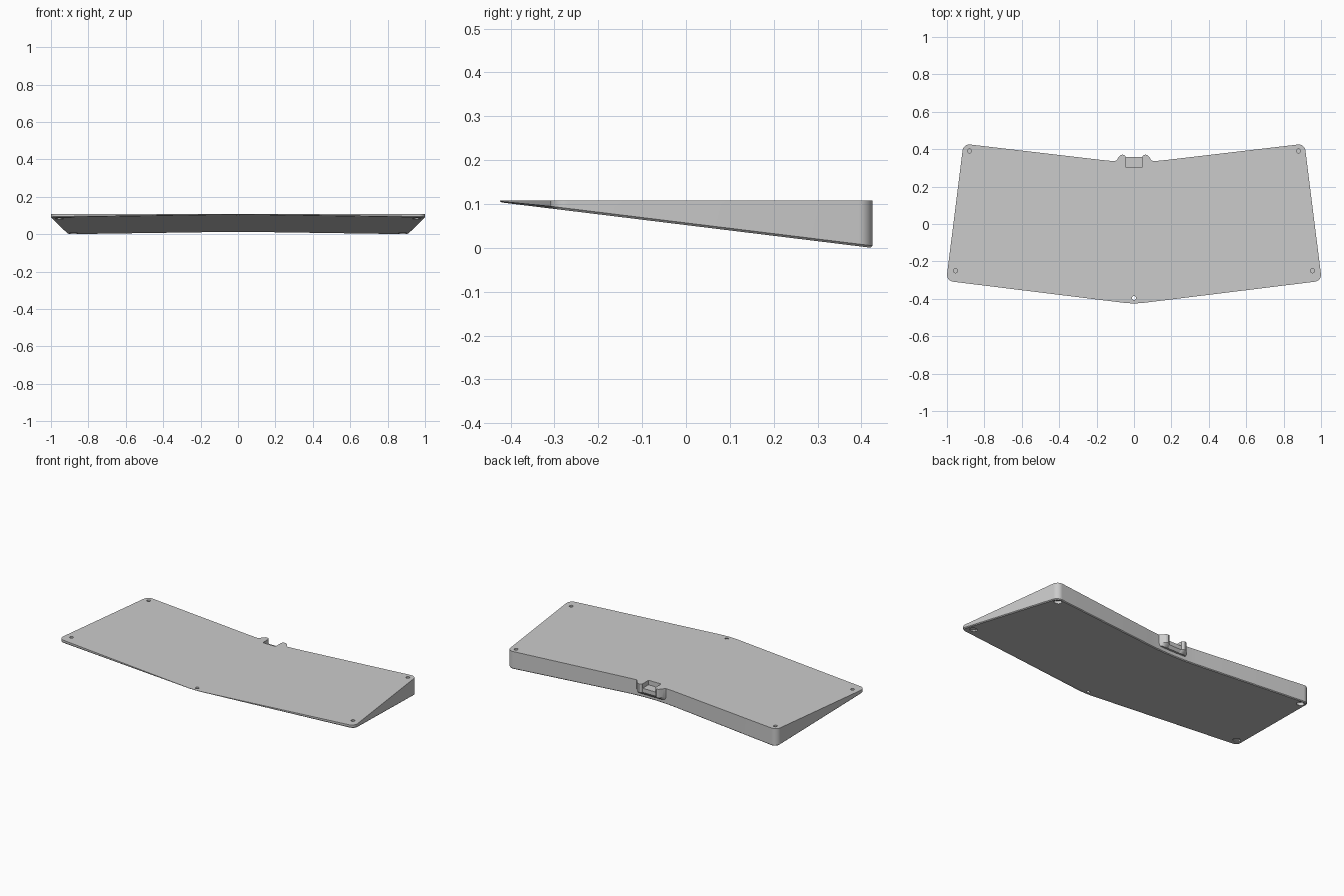
import bpy, bmesh, math
from mathutils import Vector

cube = bpy.data.objects.get("Cube")
if cube:
    bpy.data.objects.remove(cube, do_unlink=True)

TOP = 0.108
grey = bpy.data.materials.new("light_grey")
grey.use_nodes = True
grey.diffuse_color = (0.6, 0.6, 0.6, 1)
grey.node_tree.nodes["Principled BSDF"].inputs["Base Color"].default_value = (0.6, 0.6, 0.6, 1)


def underside(y):
    return (0.425 - y) * 0.1225


def rounded(corners, steps=10):
    """Outline with every (x, y, radius) corner replaced by an arc."""
    out = []
    n = len(corners)
    for i, (x, y, r) in enumerate(corners):
        p = Vector((x, y))
        a = (Vector(corners[i - 1][:2]) - p).normalized()
        b = (Vector(corners[(i + 1) % n][:2]) - p).normalized()
        half = a.angle(b) / 2
        centre = p + (a + b).normalized() * (r / math.sin(half))
        start = p + a * (r / math.tan(half)) - centre
        sweep = start.angle_signed(p + b * (r / math.tan(half)) - centre)
        for k in range(steps + 1):
            t = -sweep * k / steps
            c, s = math.cos(t), math.sin(t)
            out.append(centre + Vector((c * start.x - s * start.y, s * start.x + c * start.y)))
    return out


def loft(name, loops):
    """Closed solid through loops of equal length, bottom first."""
    bm = bmesh.new()
    rings = [[bm.verts.new(v) for v in loop] for loop in loops]
    n = len(rings[0])
    bm.faces.new(rings[0][::-1])
    bm.faces.new(rings[-1])
    for low, high in zip(rings, rings[1:]):
        for i in range(n):
            j = (i + 1) % n
            bm.faces.new((low[i], low[j], high[j], high[i]))
    bmesh.ops.recalc_face_normals(bm, faces=bm.faces)
    mesh = bpy.data.meshes.new(name)
    bm.to_mesh(mesh)
    bm.free()
    mesh.materials.append(grey)
    obj = bpy.data.objects.new(name, mesh)
    bpy.context.collection.objects.link(obj)
    return obj


def prism(name, outline, low, high):
    return loft(name, [[(x, y, z) for x, y in outline] for z in (low, high)])


def disc(x, y, r):
    return [(x + r * math.cos(k * math.tau / 24), y + r * math.sin(k * math.tau / 24)) for k in range(24)]


def combine(target, tool, operation):
    bpy.context.view_layer.objects.active = target
    mod = target.modifiers.new("cut", 'BOOLEAN')
    mod.operation, mod.object, mod.solver = operation, tool, 'EXACT'
    bpy.ops.object.modifier_apply(modifier=mod.name)
    bpy.data.objects.remove(tool, do_unlink=True)


# Wedge body with a thin chamfer round the sloping underside
def body_outline(inset):
    d = inset
    return rounded([(0, -0.428 + d, 0.5), (1.004 - d, -0.304 + d, 0.036 - d),
                    (0.912 - d, 0.429 - d, 0.036 - d), (0, 0.322 - d, 1.5),
                    (-0.912 + d, 0.429 - d, 0.036 - d), (-1.004 + d, -0.304 + d, 0.036 - d)])


outer = body_outline(0)
body = loft("wedge_case", [
    [(x, y, underside(y)) for x, y in body_outline(0.005)],
    [(x, y, underside(y) + min(0.005, (TOP - underside(y)) / 2)) for x, y in outer],
    [(x, y, TOP) for x, y in outer]])

# Rounded cable port hood on the rear wall, tapered beneath
side = [(0.043, 0.358), (0.05, 0.367), (0.06, 0.371), (0.072, 0.368),
        (0.082, 0.358), (0.09, 0.345), (0.1, 0.336), (0.115, 0.325)]
port = [(0.115, 0.29)] + side[::-1] + [(-x, y) for x, y in side] + [(-0.115, 0.29)]
hood = loft("port_hood", [
    [(x * 0.9, min(y, 0.345), 0.038) for x, y in port],
    [(x, y, 0.055) for x, y in port],
    [(x, y, TOP) for x, y in port]])
combine(body, hood, 'UNION')

# Port recess, open to the rear
recess = prism("port_recess", [(-0.043, 0.302), (0.043, 0.302), (0.043, 0.4), (-0.043, 0.4)], 0.08, 0.2)
combine(body, recess, 'DIFFERENCE')

# Corner screw holes above and foot recesses below
for s in (-1, 1):
    for x, y, depth in ((0.88, 0.39, 0.03), (0.955, -0.25, 0.009)):
        combine(body, prism("screw_hole", disc(s * x, y, 0.011), TOP - depth, 0.2), 'DIFFERENCE')
        foot = underside(y) + min(depth, 0.02)
        combine(body, prism("foot_recess", disc(s * x, y, 0.022), -0.1, foot), 'DIFFERENCE')

# Front centre through hole
combine(body, prism("centre_hole", disc(0, -0.395, 0.011), -0.1, 0.2), 'DIFFERENCE')

bpy.ops.object.select_all(action='DESELECT')
body.select_set(True)
bpy.context.view_layer.objects.active = body
bpy.ops.object.shade_smooth_by_angle(angle=math.radians(25))
